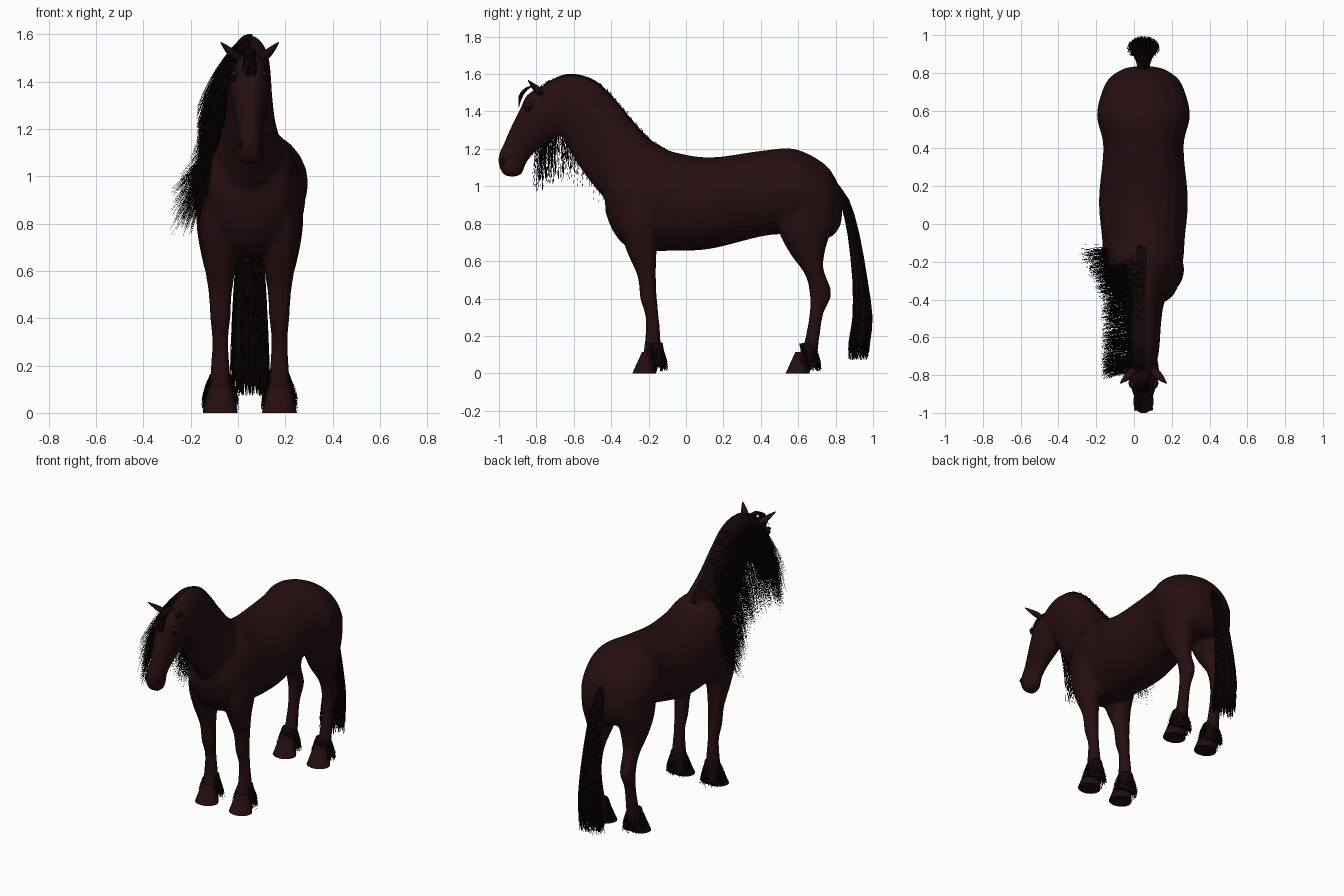
import bpy, bmesh, math, random
from mathutils import Vector

random.seed(4)
cube = bpy.data.objects.get("Cube")
if cube:
    bpy.data.objects.remove(cube)

AXIS = 0.05  # the animal's own mid-plane


def material(name, colour, roughness):
    mat = bpy.data.materials.new(name)
    mat.use_nodes = True
    mat.diffuse_color = (*colour, 1)
    shader = mat.node_tree.nodes["Principled BSDF"]
    shader.inputs["Base Color"].default_value = (*colour, 1)
    shader.inputs["Roughness"].default_value = roughness
    return mat


coat = material("dark_bay_coat", (.019, .0045, .005), .7)
hair = material("black_hair", (.006, .002, .0025), .8)
dark = material("eye_black", (.003, .002, .002), .3)


def finish(name, bm, mat):
    mesh = bpy.data.meshes.new(name)
    bm.to_mesh(mesh)
    bm.free()
    mesh.materials.append(mat)
    obj = bpy.data.objects.new(name, mesh)
    bpy.context.scene.collection.objects.link(obj)
    for face in mesh.polygons:
        face.use_smooth = True
    return obj


def smooth_path(rows, steps=5):
    """Catmull-Rom interpolation of the section rows."""
    rows = [Vector(r) for r in rows]
    ends = [rows[0]] + rows + [rows[-1]]
    result = []
    for a, b, c, d in zip(ends, ends[1:], ends[2:], ends[3:]):
        for i in range(steps):
            t = i / steps
            result.append(b + (c - a) * (t / 2)
                          + (a * 2 - b * 5 + c * 4 - d) * (t * t / 2)
                          + (b * 3 - a - c * 3 + d) * (t ** 3 / 2))
    return result + [rows[-1]]


def ring_point(row, angle, grow=1.0, shift=0.0):
    """Point on an oval section: front/top (y, z), back/bottom (y, z), half width."""
    middle = Vector((AXIS + shift, (row[0] + row[2]) / 2, (row[1] + row[3]) / 2))
    reach = Vector((AXIS + shift, row[0], row[1])) - middle
    side = Vector((row[4], 0, 0))
    return middle + (reach * math.cos(angle) + side * math.sin(angle)) * grow


def loft(bm, rows, shift=0.0, grow=1.0, arc=None, sides=24):
    rings = []
    for row in smooth_path(rows):
        if arc:
            angles = [arc[0] + (arc[1] - arc[0]) * i / sides for i in range(sides + 1)]
        else:
            angles = [math.tau * i / sides for i in range(sides)]
        rings.append([bm.verts.new(ring_point(row, a, grow, shift)) for a in angles])
    faces = []
    for low, high in zip(rings, rings[1:]):
        for i in range(sides):
            j = (i + 1) % len(low)
            faces.append(bm.faces.new((low[i], low[j], high[j], high[i])))
    if not arc:
        faces += [bm.faces.new(rings[0]), bm.faces.new(rings[-1])]
    bmesh.ops.recalc_face_normals(bm, faces=faces)


def strand(bm, points, width):
    """Thin tapering ribbon through the points, turned at random."""
    turn = random.uniform(0, math.pi)
    side = Vector((math.cos(turn), math.sin(turn), 0)) * width / 2
    last = len(points) - 1
    pairs = []
    for i, p in enumerate(points):
        w = side * (1 - .6 * i / last)
        pairs.append((bm.verts.new(p - w), bm.verts.new(p + w)))
    for (a, b), (c, d) in zip(pairs, pairs[1:]):
        bm.faces.new((a, b, d, c))


def bend(root, middle, tip, count=6):
    return [root * (1 - t) ** 2 + middle * (2 * t * (1 - t)) + tip * t * t
            for t in (i / count for i in range(count + 1))]


# Section rows: y, z of one edge, y, z of the opposite edge, half width
torso = [(.835, .95, .835, .86, .04), (.81, 1.02, .82, .78, .12),
         (.74, 1.12, .75, .72, .2), (.58, 1.2, .58, .74, .247),
         (.4, 1.19, .42, .735, .213), (.13, 1.155, .13, .665, .236),
         (-.07, 1.185, -.07, .655, .22), (-.2, 1.235, -.2, .655, .21),
         (-.33, 1.17, -.32, .68, .185), (-.4, 1.08, -.39, .76, .14),
         (-.435, .98, -.43, .86, .06)]
neck = [(-.12, 1.2, -.4, .85, .15), (-.2, 1.25, -.435, .93, .14),
        (-.3, 1.36, -.5, 1.01, .112), (-.4, 1.48, -.58, 1.12, .097),
        (-.5, 1.567, -.65, 1.24, .09), (-.62, 1.597, -.68, 1.29, .085),
        (-.72, 1.565, -.71, 1.3, .075), (-.77, 1.53, -.73, 1.32, .06)]
head = [(-.7, 1.55, -.66, 1.4, .055), (-.78, 1.53, -.67, 1.28, .075),
        (-.85, 1.49, -.72, 1.245, .083), (-.88, 1.43, -.77, 1.215, .077),
        (-.93, 1.33, -.82, 1.17, .06), (-.97, 1.24, -.855, 1.12, .05),
        (-1, 1.17, -.875, 1.07, .055), (-1, 1.11, -.9, 1.055, .052),
        (-.975, 1.06, -.93, 1.05, .03)]
front_leg = [(-.36, .98, -.08, .98, .07), (-.36, .8, -.12, .8, .09),
             (-.32, .66, -.155, .66, .073), (-.26, .52, -.16, .5, .05),
             (-.245, .4, -.155, .4, .043), (-.217, .3, -.145, .3, .034),
             (-.22, .17, -.135, .17, .042), (-.235, .08, -.14, .08, .045)]
hind_leg = [(.48, .95, .8, .95, .1), (.49, .78, .79, .8, .1),
            (.55, .65, .75, .68, .08), (.635, .53, .735, .56, .052),
            (.66, .43, .778, .43, .043), (.66, .32, .735, .32, .035),
            (.64, .2, .715, .2, .038), (.61, .08, .7, .08, .045)]
tail = [(.78, 1.05, .8, 1, .025), (.87, .93, .83, .9, .035),
        (.925, .75, .865, .74, .052), (.97, .5, .89, .5, .07),
        (.997, .3, .89, .3, .08), (.985, .17, .87, .17, .085),
        (.975, .07, .865, .07, .088)]
STANCE = .125
SIDES = (-1, 1)

# Body skin: overlapping lofts fused into one smooth surface
bm = bmesh.new()
for rows in (torso, neck, head):
    loft(bm, rows)
for s in SIDES:
    loft(bm, front_leg, s * STANCE)
    loft(bm, hind_leg, s * STANCE)
body = finish("body", bm, coat)
fuse = body.modifiers.new("fuse", "REMESH")
fuse.mode = "VOXEL"
fuse.voxel_size = .011
fuse.use_smooth_shade = True
soften = body.modifiers.new("soften", "SMOOTH")
soften.factor = .5
soften.iterations = 8

# Hooves, feather cuffs and feather strands
for label, y in (("front", -.175), ("hind", .645)):
    hoof = [(y - .06, .115, y + .035, .115, .046), (y - .085, .06, y + .03, .06, .06),
            (y - .112, 0, y + .015, 0, .074)]
    cuff = [(y - .04, .16, y + .05, .165, .045), (y - .025, .1, y + .06, .1, .055),
            (y, .04, y + .065, .03, .066)]
    for s in SIDES:
        bm = bmesh.new()
        loft(bm, hoof, s * STANCE)
        obj = finish(label + "_hoof", bm, coat)
        bpy.context.view_layer.objects.active = obj
        obj.select_set(True)
        bpy.ops.object.shade_smooth_by_angle()
        obj.select_set(False)
        bm = bmesh.new()
        loft(bm, cuff, s * STANCE)
        centre = Vector((AXIS + s * STANCE, y, 0))
        for _ in range(220):
            a = random.uniform(-.6, math.pi + .6)
            out = Vector((math.cos(a), math.sin(a), 0))
            up = Vector((0, 0, random.uniform(.11, .165)))
            root = centre + out * .043 + up
            tip = centre + out * random.uniform(.06, .08) + Vector((0, 0, random.uniform(.01, .06)))
            strand(bm, bend(root, (root + tip) / 2 + out * .01, tip, 3), .004)
        finish(label + "_feather", bm, hair)

# Mane: a close cap on the crest, then loose strands falling to the right
bm = bmesh.new()
loft(bm, neck, grow=1.03, arc=(.12, -.75), sides=8)
crest = smooth_path(neck, 12)
for _ in range(1700):
    k = random.random()
    row = crest[int(k * (len(crest) - 1))]
    root = ring_point(row, random.uniform(-.7, .05), 1.01)
    root.y += random.uniform(-.02, .02)
    wither = max(0, 1 - k * 2.5)
    length = (.56 - .14 * wither) * random.uniform(.5, 1)
    flare = (.225 + .12 * wither) * random.uniform(.75, 1)
    tip = Vector((AXIS - flare, root.y - random.uniform(0, .05), root.z - length))
    middle = Vector((AXIS - .16 - .03 * wither, root.y - .01, root.z - length * .4))
    strand(bm, bend(root, middle, tip), .003)
finish("mane", bm, hair)

# Forelock between the ears
bm = bmesh.new()
for _ in range(160):
    x = AXIS + random.uniform(-.022, .022)
    root = Vector((x, -.77, 1.535))
    tip = Vector((x + random.uniform(-.012, .012), -.895, random.uniform(1.42, 1.48)))
    strand(bm, bend(root, Vector((x, -.865, 1.555)), tip), .006)
finish("forelock", bm, hair)

# Tail: solid core with strands following the same sections
bm = bmesh.new()
loft(bm, tail[:-1], grow=.72)
for _ in range(1100):
    angle, reach = random.uniform(0, math.tau), random.uniform(.5, 1)
    path = smooth_path(tail, 2)
    stop = len(path) - random.choice((0, 0, 1, 1, 2))
    points = [ring_point(row, angle, reach) for row in path[random.randint(0, 4):stop]]
    points[-1].z += random.uniform(0, .05)
    strand(bm, points, .004)
finish("tail", bm, hair)


def ball(name, place, size, mat, aim=None, taper=0.0):
    """Scaled sphere, optionally tapered and aimed along a direction."""
    bm = bmesh.new()
    bmesh.ops.create_uvsphere(bm, u_segments=20, v_segments=14, radius=1)
    for v in bm.verts:
        thin = 1 - taper * (v.co.z + 1) / 2
        v.co = Vector((v.co.x * size[0] * thin, v.co.y * size[1] * thin, v.co.z * size[2]))
        if aim:
            v.co.rotate(aim.to_track_quat("Z", "Y"))
        v.co += place
    finish(name, bm, mat)


# Ears, eyes and nostrils
for s in SIDES:
    base = Vector((AXIS + s * .045, -.77, 1.49))
    tip = Vector((AXIS + s * .124, -.845, 1.568))
    ball("ear", (base + tip) / 2, (.032, .024, (tip - base).length / 2), coat, tip - base, .75)
    ball("eye", Vector((AXIS + s * .067, -.842, 1.415)), (.012, .018, .016), dark)
    ball("brow", Vector((AXIS + s * .062, -.842, 1.432)), (.016, .028, .014), coat)
    ball("nostril", Vector((AXIS + s * .041, -.978, 1.135)), (.01, .011, .018), dark)
